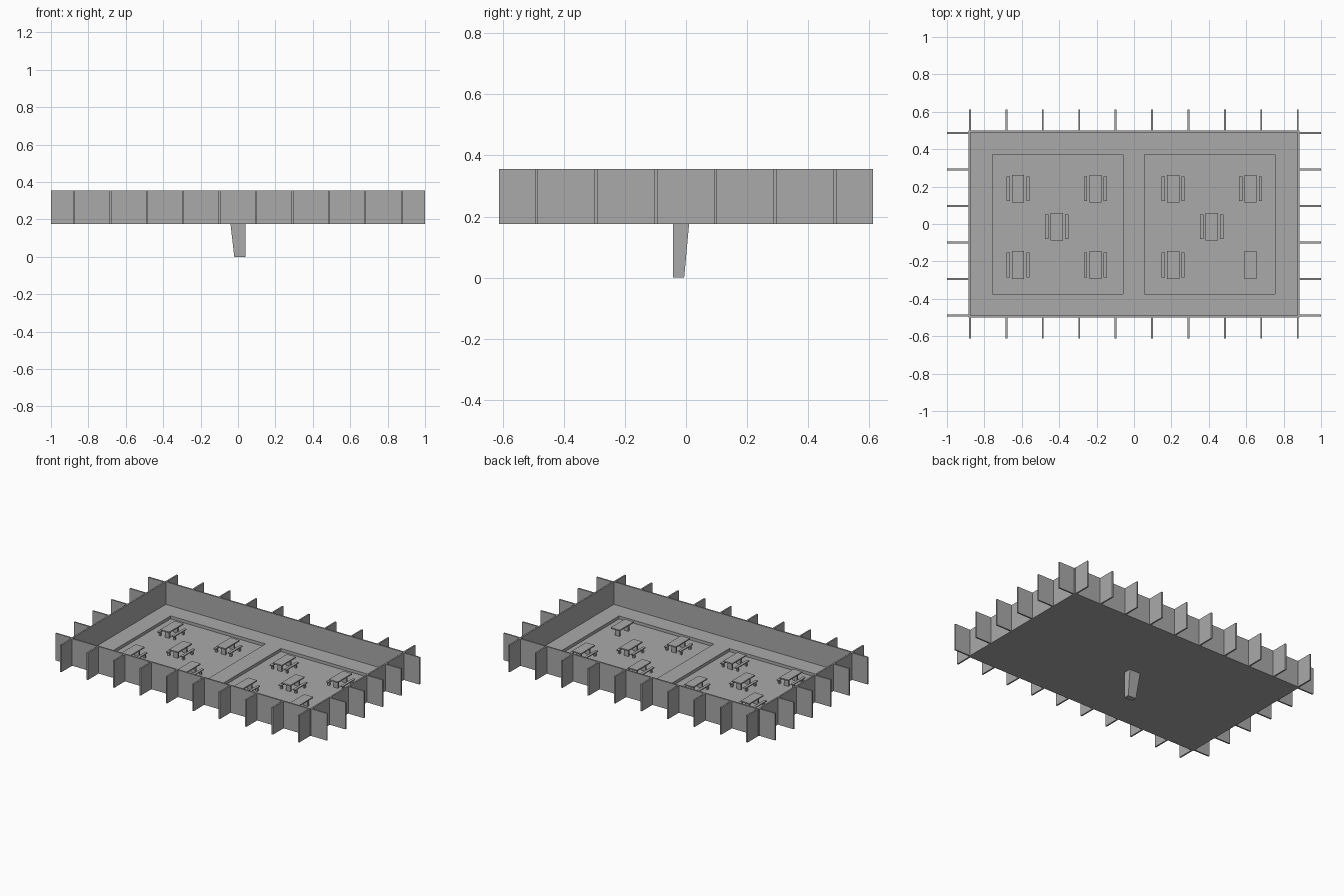
import bpy
import bmesh
from mathutils import Vector

default = bpy.data.objects.get("Cube")
if default:
    bpy.data.objects.remove(default, do_unlink=True)

grey = bpy.data.materials.new("plain grey")
grey.use_nodes = True
grey.diffuse_color = (0.4, 0.4, 0.4, 1)
grey.node_tree.nodes["Principled BSDF"].inputs["Base Color"].default_value = (0.4, 0.4, 0.4, 1)

BASE, FLOOR, TOP = 0.175, 0.205, 0.355
PIT = 0.185
HX, HY = 0.885, 0.5      # outer half size of the tray
T = 0.01                 # wall and fin thickness


def add_box(bm, x0, x1, y0, y1, z0, z1):
    verts = bmesh.ops.create_cube(bm, size=1)["verts"]
    lo, hi = Vector((x0, y0, z0)), Vector((x1, y1, z1))
    for v in verts:
        v.co = Vector([lo[i] + (v.co[i] + 0.5) * (hi[i] - lo[i]) for i in range(3)])
    return verts


def finish(name, bm):
    mesh = bpy.data.meshes.new(name)
    bm.to_mesh(mesh)
    bm.free()
    mesh.materials.append(grey)
    obj = bpy.data.objects.new(name, mesh)
    bpy.context.scene.collection.objects.link(obj)
    return obj


def boxes(name, items):
    bm = bmesh.new()
    for item in items:
        add_box(bm, *item)
    return finish(name, bm)


# Floor slab with two shallow rectangular pits
floor = boxes("floor", [(-HX, HX, -HY, HY, BASE, FLOOR)])
pits = boxes("pit_cutter", [(-0.757, -0.058, -0.373, 0.372, PIT, 0.3),
                            (0.055, 0.754, -0.373, 0.372, PIT, 0.3)])
pits.hide_render = True
pits.hide_viewport = True
cut = floor.modifiers.new("pits", "BOOLEAN")
cut.operation = "DIFFERENCE"
cut.solver = "EXACT"
cut.object = pits

# Perimeter walls
boxes("side_walls", [(s * HX - (T if s > 0 else 0), s * HX + (0 if s > 0 else T),
                      -HY, HY, FLOOR, TOP) for s in (-1, 1)])
boxes("end_walls", [(-HX + T, HX - T, s * HY - (T if s > 0 else 0),
                     s * HY + (0 if s > 0 else T), FLOOR, TOP) for s in (-1, 1)])

# Evenly spaced fins around the outside
long_fins = []
for i in range(10):
    x = -0.877 + i * 0.1947
    long_fins += [(x - T / 2, x + T / 2, HY, 0.612, BASE, TOP),
                  (x - T / 2, x + T / 2, -0.612, -HY, BASE, TOP)]
boxes("front_and_back_fins", long_fins)

short_fins = []
for i in range(6):
    y = -0.489 + i * 0.1952
    short_fins += [(HX, 1, y - T / 2, y + T / 2, BASE, TOP),
                   (-1, -HX, y - T / 2, y + T / 2, BASE, TOP)]
boxes("side_fins", short_fins)


# Picnic tables: a top on two end legs, and a low bench on each side
def table(name, cx, cy, benches=True):
    parts = [(cx - 0.033, cx + 0.033, cy - 0.074, cy + 0.074, PIT + 0.048, PIT + 0.056)]
    slabs = [(0, 0.016, 0.048)]
    if benches:
        for s in (-1, 1):
            bx = cx + s * 0.053
            parts.append((bx - 0.009, bx + 0.009, cy - 0.066, cy + 0.066,
                          PIT + 0.024, PIT + 0.03))
            slabs.append((s * 0.053, 0.006, 0.024))
    for offset, half, height in slabs:
        for s in (-1, 1):
            ly = cy + s * 0.045
            parts.append((cx + offset - half, cx + offset + half,
                          ly - 0.006, ly + 0.006, PIT, PIT + height))
    boxes(name, parts)


for side, mid in (("right", -0.413), ("left", 0.416)):
    table(side + "_middle_table", mid, -0.015)
    for dx in (-1, 1):
        for row, cy in (("front", -0.219), ("back", 0.189)):
            bare = side == "left" and row == "front" and dx > 0
            place = "outer" if dx * mid > 0 else "inner"
            table(f"{side}_{row}_{place}_table", mid + dx * 0.207, cy, not bare)

# Tapered peg under the tray
bm = bmesh.new()
for v in add_box(bm, -0.04, 0.04, -0.042, 0.01, 0, BASE):
    if v.co.z < 0.01:
        v.co.x = max(v.co.x, -0.02)
        v.co.y = min(v.co.y, -0.006)
finish("peg", bm)
